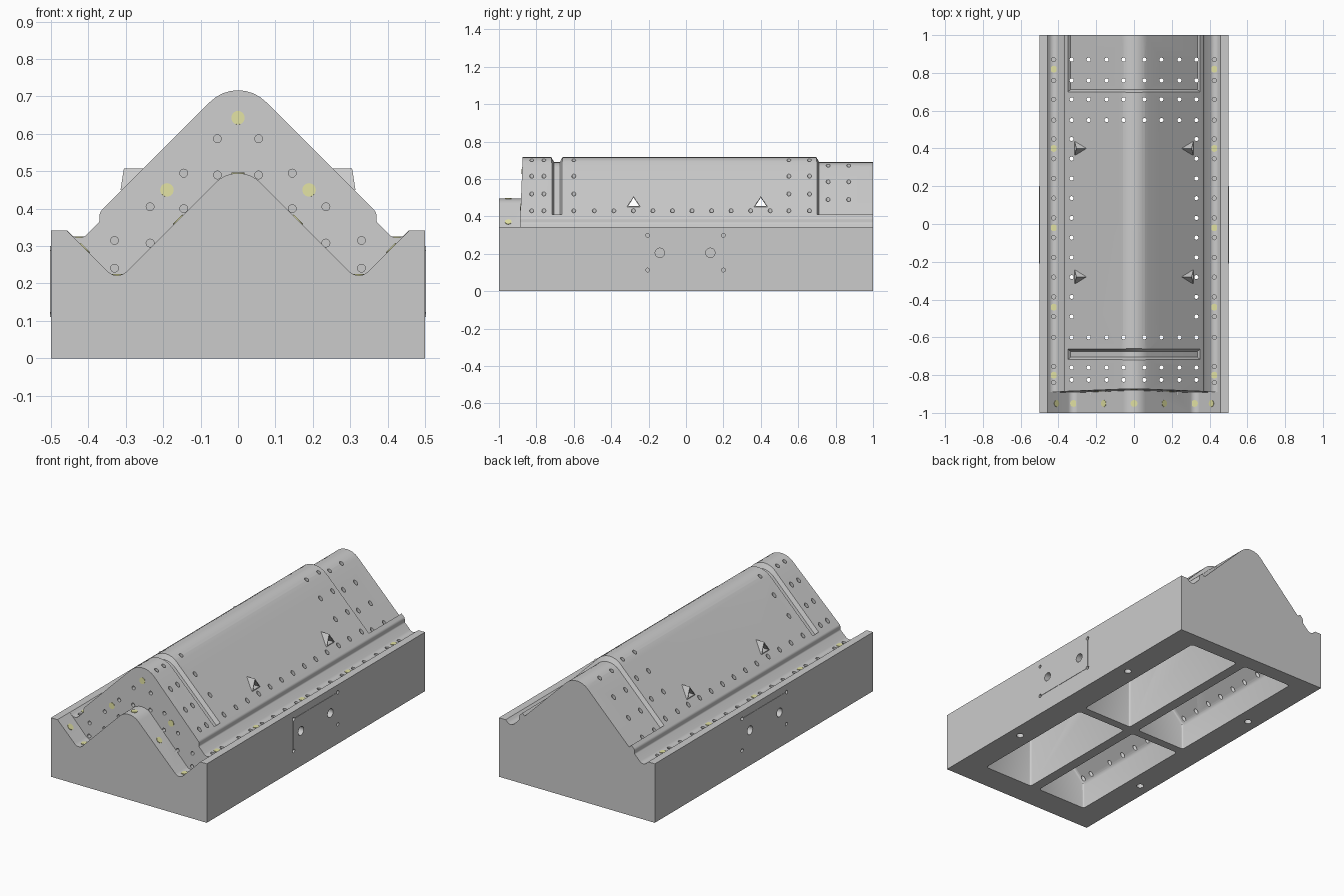
import bpy, bmesh, math
from mathutils import Vector, Matrix

if "Cube" in bpy.data.objects:
    bpy.data.objects.remove(bpy.data.objects["Cube"])


def fillet(corners, seg=8):
    """Open polyline of (x, z, radius) with rounded corners."""
    out = []
    for i, (x, z, r) in enumerate(corners):
        p = Vector((x, z))
        if r == 0:
            out.append(p)
            continue
        a = (Vector(corners[i - 1][:2]) - p).normalized()
        b = (Vector(corners[i + 1][:2]) - p).normalized()
        half = a.angle(b) / 2
        c = p + (a + b).normalized() * (r / math.sin(half))
        s, e = p + a * (r / math.tan(half)) - c, p + b * (r / math.tan(half)) - c
        sweep = math.atan2(s.x * e.y - s.y * e.x, s.dot(e))
        for k in range(seg + 1):
            out.append(c + Matrix.Rotation(sweep * k / seg, 2) @ s)
    return out


def mirrored(half):
    """Left-to-right polyline from its right half, which starts at x = 0."""
    return [(-x, z, r) for x, z, r in reversed(half[1:])] + half


def finish(name, bm):
    bmesh.ops.recalc_face_normals(bm, faces=bm.faces)
    me = bpy.data.meshes.new(name)
    bm.to_mesh(me)
    bm.free()
    ob = bpy.data.objects.new(name, me)
    bpy.context.collection.objects.link(ob)
    return ob


def loft(bm, ring_a, ring_b):
    a = [bm.verts.new(p) for p in ring_a]
    b = [bm.verts.new(p) for p in ring_b]
    n = len(a)
    fs = [bm.faces.new(a), bm.faces.new(b[::-1])]
    for i in range(n):
        fs.append(bm.faces.new((a[i], b[i], b[(i + 1) % n], a[(i + 1) % n])))
    return fs


def rod(bm, centre, axis, r, length, seg=16):
    q = Vector(axis).to_track_quat('Z', 'Y').to_matrix().to_4x4()
    bmesh.ops.create_cone(bm, cap_ends=True, segments=seg, radius1=r, radius2=r,
                          depth=length, matrix=Matrix.Translation(centre) @ q)


def cut(ob, cutter):
    m = ob.modifiers.new("cut", 'BOOLEAN')
    m.operation, m.solver, m.object = 'DIFFERENCE', 'EXACT', cutter
    bpy.ops.object.select_all(action='DESELECT')
    bpy.context.view_layer.objects.active = ob
    ob.select_set(True)
    bpy.ops.object.modifier_apply(modifier=m.name)


def smooth(ob):
    bpy.ops.object.select_all(action='DESELECT')
    bpy.context.view_layer.objects.active = ob
    ob.select_set(True)
    bpy.ops.object.shade_smooth_by_angle(angle=math.radians(28))


def front_y(z):
    return -0.893 + 0.04 * (z - 0.22)


# Mould body: ridge profile swept along y
ridge = [(0, .76, .105), (.37, .39, .02), (.37, .365, .012), (.425, .31, .03),
         (.457, .342, 0), (.5, .342, 0), (.5, 0, 0)]
pts = fillet(mirrored(ridge))
bm = bmesh.new()
loft(bm, [(p.x, -1, p.y) for p in pts], [(p.x, 1, p.y) for p in pts])
body = finish("mould_body", bm)

# Front ledge cut with a slightly drafted end face
ledge = [(0, .53, .085), (.323, .207, .035), (.48, .364, 0), (.48, .9, 0)]
pts = fillet(mirrored(ledge))
bm = bmesh.new()
loft(bm, [(p.x, -1.1, p.y) for p in pts], [(p.x, front_y(p.y), p.y) for p in pts])
cutters = [finish("ledge_cutter", bm)]


# Shallow drafted bands across the ridge
def band(name, y0, y1, t0, t1):
    inner = fillet([(-.335, .395, 0), (0, .73, .098), (.335, .395, 0)])
    outer = fillet([(-.385, .445, 0), (0, .83, .17), (.385, .445, 0)])
    b = bmesh.new()
    rows = []
    for line, ya, yb in ((inner, y0 + t0, y1 - t1), (outer, y0, y1)):
        rows += [[b.verts.new((p.x, y, p.y)) for p in line] for y in (ya, yb)]
    ia, ib, oa, ob = rows
    for r, s in ((ia, ib), (ib, ob), (ob, oa), (oa, ia)):
        for i in range(len(r) - 1):
            b.faces.new((r[i], r[i + 1], s[i + 1], s[i]))
    for i in (0, -1):
        b.faces.new((ia[i], ib[i], ob[i], oa[i]))
    return finish(name, b)


cutters.append(band("groove_cutter", -.745, -.635, .04, .04))
cutters.append(band("rear_step_cutter", .672, 1.1, .04, 0))

# Four underside cavities with sloping roofs
bm = bmesh.new()
for s in (-1, 1):
    for y0, y1 in ((-.845, -.05), (0, .91)):
        prof = [(.03, -.1), (.35, -.1), (.347, .155), (.03, .472)]
        fs = loft(bm, [(s * x, y0, z) for x, z in prof], [(s * x, y1, z) for x, z in prof])
        edges = {e for f in fs for e in f.edges}
        bmesh.ops.bevel(bm, geom=list(edges), offset=.014, segments=3,
                        profile=.5, affect='EDGES')
cutters.append(finish("cavity_cutter", bm))

# Vent, bolt and side holes
bm = bmesh.new()
side_rows = [.45 - .1045 * i for i in range(10)]
full_rows = [.87, .76, .66, .55, -.6, -.76, -.825]
for s in (-1, 1):
    for y in full_rows:
        for x in (.055, .145, .24, .33):
            rod(bm, (s * x, y, .45), (0, 0, 1), .011, .7)
    for y in side_rows:
        rod(bm, (s * .33, y, .45), (0, 0, 1), .011, .7)
    for y in side_rows + [.87, .76, .66, .55, -.6, -.755, -.84]:
        rod(bm, (s * .425, y, .32), (0, 0, 1), .011, .14)
    for x, z in ((.33, .315), (.33, .241), (.235, .405), (.235, .308),
                 (.145, .495), (.145, .4), (.055, .587), (.055, .49)):
        rod(bm, (s * x, -.88, z), (0, 1, 0), .0105, .05)
    for y in (-.46, .46):
        rod(bm, (s * .43, y, 0), (0, 0, 1), .02, .16)
cutters.append(finish("hole_cutter", bm))

bm = bmesh.new()
for s in (-1, 1):
    for y in (-.14, .13):
        rod(bm, (s * .5, y, .205), (1, 0, 0), .025, .1, 24)
    for y in (-.205, .2):
        for z in (.113, .298):
            rod(bm, (s * .5, y, z), (1, 0, 0), .01, .06)
plate_holes = finish("plate_hole_cutter", bm)
cutters.append(plate_holes)

# Triangular tunnels across the ridge
bm = bmesh.new()
for y in (-.28, .4):
    tri = [(y - .03, .454), (y + .03, .454), (y, .5)]
    loft(bm, [(-.6, a, z) for a, z in tri], [(.6, a, z) for a, z in tri])
tunnels = finish("tunnel_cutter", bm)
cutters.append(tunnels)

# Triangular hoods around the tunnel mouths
bm = bmesh.new()
for s in (-1, 1):
    for y in (-.28, .4):
        tri = [(y - .036, .45, .314), (y + .036, .45, .314), (y, .508, .305)]
        loft(bm, [(s * .23, a, z) for a, z, x in tri], [(s * x, a, z) for a, z, x in tri])
hoods = finish("tunnel_hoods", bm)
cut(hoods, tunnels)

# Side plates
bm = bmesh.new()
for s in (-1, 1):
    bmesh.ops.create_cube(bm, size=1, matrix=Matrix.Translation((s * .496, -.003, .205))
                          @ Matrix.Diagonal((.012, .41, .19, 1)))
plates = finish("side_plates", bm)
cut(plates, plate_holes)

for c in cutters:
    cut(body, c)
for ob in (body, hoods, plates):
    smooth(ob)
for c in cutters:
    bpy.data.objects.remove(c)

# Pale yellow marker discs
bm = bmesh.new()
for x, z in ((0, .643), (.19, .45), (-.19, .45)):
    rod(bm, (x, front_y(z), z), (0, 1, -.04), .018, .005, 24)
rod(bm, (0, -.95, .494), (0, 0, 1), .018, .006, 24)
for s in (-1, 1):
    rod(bm, (s * .16, -.95, .37), (s, 0, 1), .018, .005, 24)
    rod(bm, (s * .32, -.95, .2215), (0, 0, 1), .018, .008, 24)
    rod(bm, (s * .41, -.95, .294), (-s, 0, 1), .018, .005, 24)
    for y in (.82, .4, -.02, -.44, -.8):
        rod(bm, (s * .425, y, .321), (0, 0, 1), .018, .01, 24)
discs = finish("marker_discs", bm)
mat = bpy.data.materials.new("pale_yellow")
mat.diffuse_color = (.75, .75, .36, 1)
mat.use_nodes = True
mat.node_tree.nodes["Principled BSDF"].inputs["Base Color"].default_value = mat.diffuse_color
discs.data.materials.append(mat)
smooth(discs)
